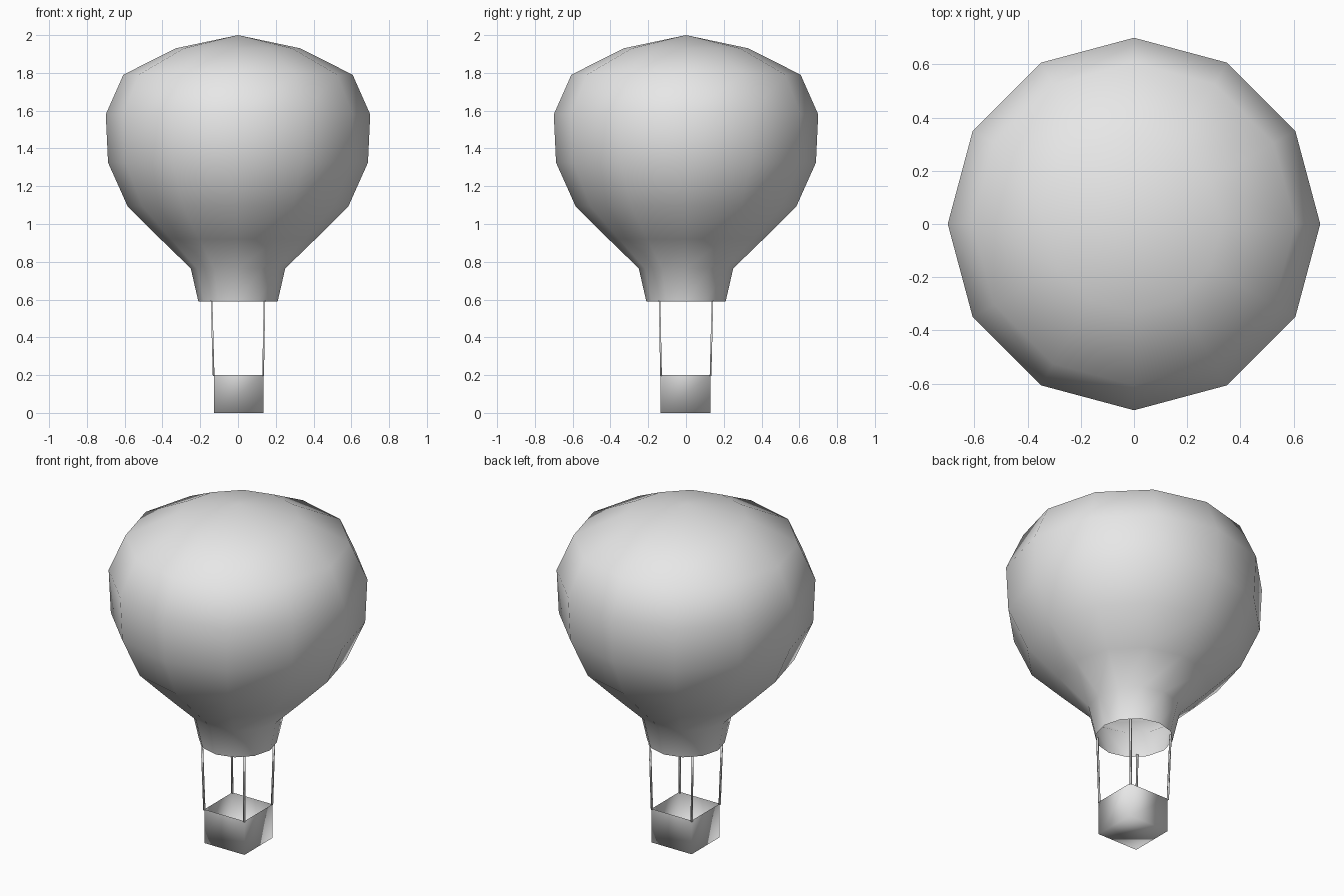
import bpy
import bmesh
from math import cos, sin, tau
from mathutils import Vector

cube = bpy.data.objects.get("Cube")
if cube:
    bpy.data.objects.remove(cube, do_unlink=True)

GREY = (0.8, 0.8, 0.8, 1.0)
grey = bpy.data.materials.new("plain_grey")
grey.use_nodes = True
grey.diffuse_color = GREY
grey.node_tree.nodes["Principled BSDF"].inputs["Base Color"].default_value = GREY


def finish(name, bm):
    """Turn a bmesh into a smooth shaded grey object."""
    bmesh.ops.recalc_face_normals(bm, faces=bm.faces[:])
    for face in bm.faces:
        face.smooth = True
    mesh = bpy.data.meshes.new(name)
    bm.to_mesh(mesh)
    bm.free()
    mesh.materials.append(grey)
    obj = bpy.data.objects.new(name, mesh)
    bpy.context.collection.objects.link(obj)
    return obj


def bridge(bm, low, high):
    """Join two vertex rings with quads."""
    n = len(low)
    for i in range(n):
        j = (i + 1) % n
        bm.faces.new((low[i], low[j], high[j], high[i]))


def square(bm, centre, half):
    """Ring of four vertices around a centre point."""
    corners = ((-1, -1), (1, -1), (1, 1), (-1, 1))
    return [bm.verts.new(centre + Vector((x * half, y * half, 0))) for x, y in corners]


# Envelope: twelve-sided shell, open at the mouth, closed by a fan on top
SIDES = 12
profile = [(0.21, 0.59), (0.25, 0.765), (0.41, 0.92), (0.585, 1.095),
           (0.688, 1.325), (0.70, 1.58), (0.607, 1.79), (0.33, 1.93)]
bm = bmesh.new()
rings = [[bm.verts.new((r * cos(tau * i / SIDES), r * sin(tau * i / SIDES), z))
          for i in range(SIDES)] for r, z in profile]
for low, high in zip(rings, rings[1:]):
    bridge(bm, low, high)
crown = bm.verts.new((0, 0, 2))
for i in range(SIDES):
    bm.faces.new((rings[-1][i], rings[-1][(i + 1) % SIDES], crown))
finish("balloon_envelope", bm)

# Basket: thin box, open at the top
bm = bmesh.new()
base = square(bm, Vector((0.004, -0.002, 0)), 0.132)
rim = square(bm, Vector((0.004, -0.002, 0.2)), 0.132)
bridge(bm, base, rim)
bm.faces.new(base[::-1])
finish("basket", bm)

# Ropes: thin square bars from the basket corners to the mouth
for side, sx in (("right", -1), ("left", 1)):
    for end, sy in (("front", -1), ("back", 1)):
        bm = bmesh.new()
        foot = square(bm, Vector((0.002 + sx * 0.131, -0.001 + sy * 0.131, 0.195)), 0.0045)
        top = square(bm, Vector((sx * 0.14, sy * 0.14, 0.6)), 0.0045)
        bridge(bm, foot, top)
        bm.faces.new(foot[::-1])
        bm.faces.new(top)
        finish(f"{end}_{side}_rope", bm)
